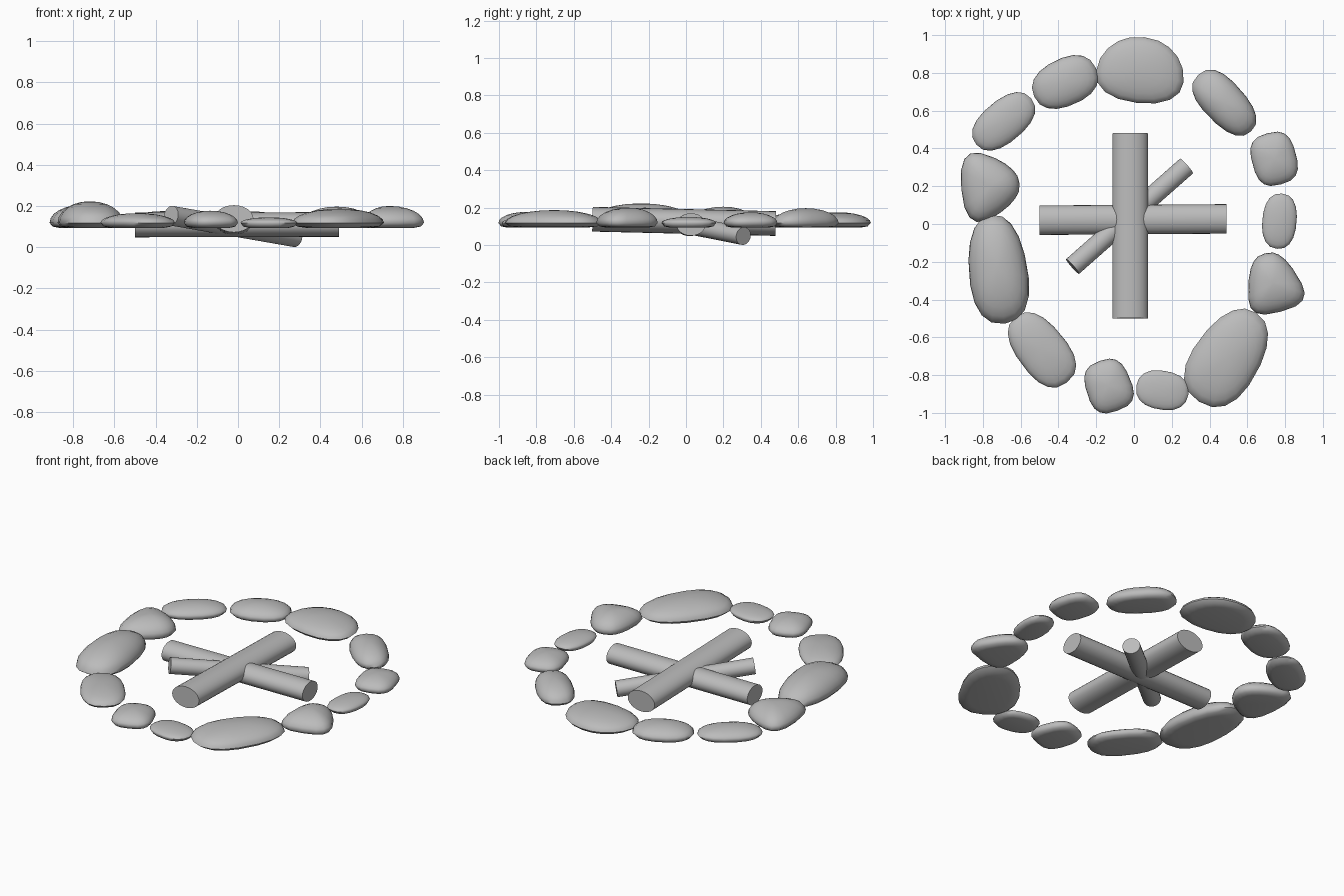
import bpy, bmesh
from math import sin, cos, pi, radians
from mathutils import Vector, Matrix

cube = bpy.data.objects.get("Cube")
if cube:
    bpy.data.objects.remove(cube, do_unlink=True)

# One plain grey for stones and logs
grey = bpy.data.materials.new("plain_grey")
grey.use_nodes = True
colour = (0.5, 0.5, 0.5, 1)
grey.diffuse_color = colour
grey.node_tree.nodes["Principled BSDF"].inputs["Base Color"].default_value = colour


def finish(name, bm, sharp_angle):
    bmesh.ops.recalc_face_normals(bm, faces=bm.faces)
    mesh = bpy.data.meshes.new(name)
    bm.to_mesh(mesh)
    bm.free()
    mesh.materials.append(grey)
    obj = bpy.data.objects.new(name, mesh)
    bpy.context.collection.objects.link(obj)
    bpy.ops.object.select_all(action="DESELECT")
    obj.select_set(True)
    bpy.context.view_layer.objects.active = obj
    bpy.ops.object.shade_smooth_by_angle(angle=radians(sharp_angle))


def log(name, start, end, half_width, half_height):
    """Slightly flattened cylinder between two points."""
    start, end = Vector(start), Vector(end)
    axis = end - start
    side = Vector((0, 0, 1)).cross(axis).normalized()
    up = axis.normalized().cross(side)
    place = Matrix((side * half_width, up * half_height, axis)).transposed().to_4x4()
    place.translation = (start + end) / 2
    bm = bmesh.new()
    bmesh.ops.create_cone(bm, cap_ends=True, segments=24, radius1=1, radius2=1,
                          depth=1, matrix=place)
    finish(name, bm, 40)


def signed_power(value, power):
    return abs(value) ** power * (1 if value >= 0 else -1)


SEGMENTS = 18
BASE, RIM = 0.093, 0.118


def stone(name, x, y, length, width, angle, taper, roundness, top):
    """Pebble with a flat underside, a rounded rim and a domed top."""
    levels = [(BASE, 0.68), (BASE + 0.007, 0.9), (RIM, 1)]
    for step in range(1, 6):
        t = step / 6 * pi / 2
        levels.append((RIM + (top - RIM) * sin(t), cos(t)))
    turn = Matrix.Rotation(radians(angle), 3, "Z")
    bm = bmesh.new()
    rings = []
    for z, scale in levels:
        ring = []
        for i in range(SEGMENTS):
            t = 2 * pi * i / SEGMENTS
            u = signed_power(cos(t), roundness)
            v = signed_power(sin(t), roundness) * (1 + taper * u)
            point = turn @ Vector((u * length * scale, v * width * scale, 0))
            ring.append(bm.verts.new((x + point.x, y + point.y, z)))
        rings.append(ring)
    for low, high in zip(rings, rings[1:]):
        for i in range(SEGMENTS):
            j = (i + 1) % SEGMENTS
            bm.faces.new((low[i], low[j], high[j], high[i]))
    bm.faces.new(rings[0])
    peak = bm.verts.new((x, y, top))
    for i in range(SEGMENTS):
        bm.faces.new((rings[-1][i], rings[-1][(i + 1) % SEGMENTS], peak))
    finish(name, bm, 60)


# Crossed logs
log("long_log", (-0.02, -0.5, 0.138), (-0.02, 0.48, 0.115), 0.095, 0.066)
log("cross_log", (-0.5, 0.02, 0.108), (0.49, 0.027, 0.11), 0.078, 0.06)
log("leaning_log", (-0.325, -0.225, 0.153), (0.278, 0.307, 0.048), 0.052, 0.048)

# Ring of stones: x, y, half length, half width, angle, taper, roundness, top
stones = {
    "back_stone": (0.035, 0.815, 0.175, 0.23, -97, 0.15, 0.9, 0.175),
    "back_right_stone": (-0.365, 0.75, 0.18, 0.125, 25, 0.03, 0.85, 0.175),
    "upper_right_stone": (-0.69, 0.543, 0.19, 0.11, 40, 0, 0.85, 0.165),
    "right_stone": (-0.76, 0.2, 0.155, 0.165, 5, -0.42, 0.8, 0.205),
    "large_right_stone": (-0.72, -0.24, 0.29, 0.155, 97, -0.1, 0.85, 0.223),
    "lower_right_stone": (-0.49, -0.665, 0.22, 0.13, -52, 0.05, 0.8, 0.165),
    "front_right_stone": (-0.135, -0.857, 0.14, 0.12, -70, 0.05, 0.7, 0.177),
    "front_stone": (0.15, -0.88, 0.14, 0.103, -10, 0, 0.85, 0.145),
    "large_front_stone": (0.495, -0.705, 0.28, 0.175, 57, -0.1, 0.85, 0.187),
    "lower_left_stone": (0.735, -0.31, 0.16, 0.135, -75, 0.35, 0.7, 0.2),
    "left_stone": (0.77, 0.015, 0.147, 0.091, 85, 0, 0.85, 0.15),
    "upper_left_stone": (0.742, 0.345, 0.14, 0.118, -75, 0, 0.7, 0.175),
    "back_left_stone": (0.48, 0.64, 0.205, 0.11, -47, -0.05, 0.8, 0.197),
}
for name, shape in stones.items():
    stone(name, *shape)
